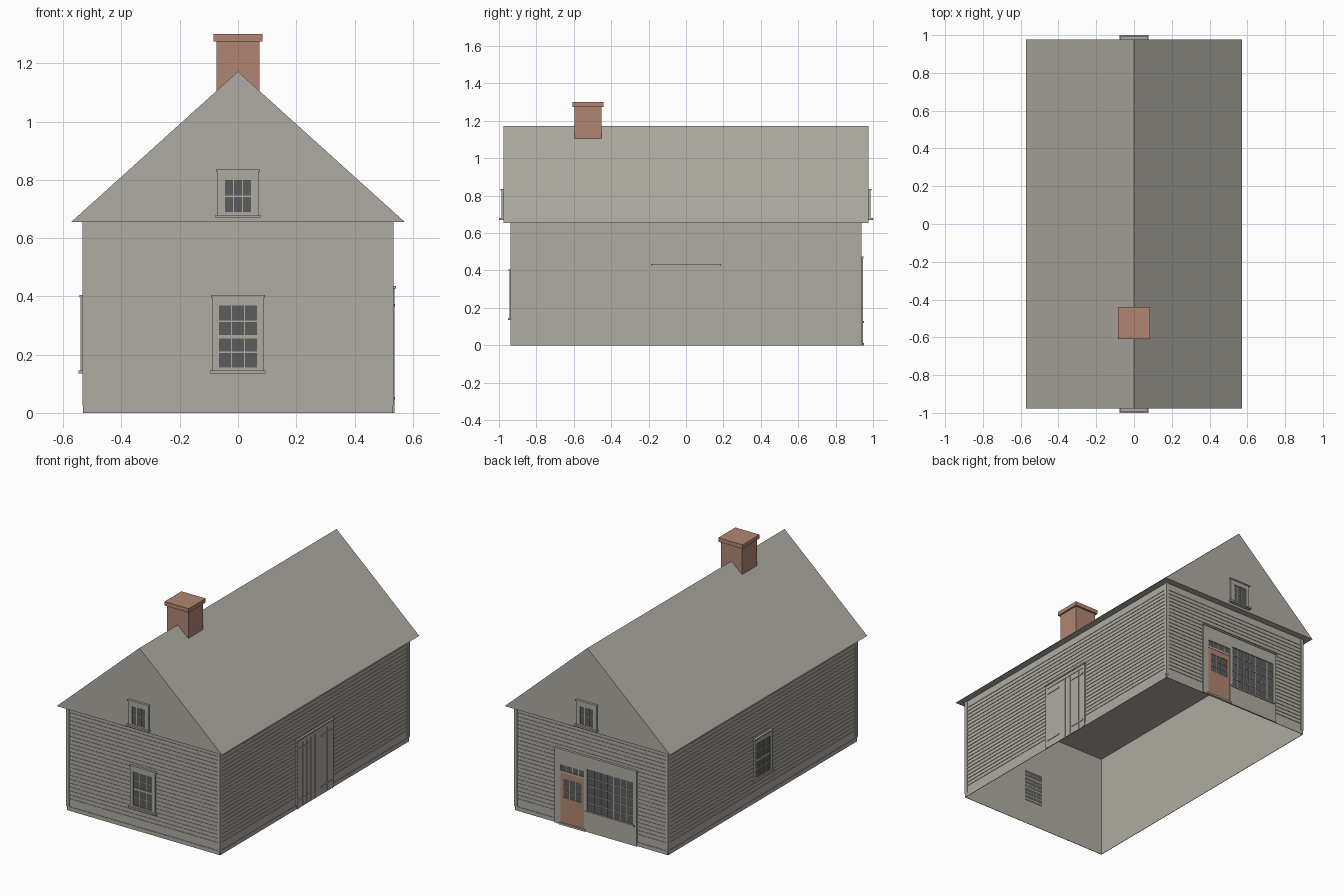
import bpy, bmesh
from math import pi
from mathutils import Matrix, Vector

cube = bpy.data.objects.get("Cube")
if cube:
    bpy.data.objects.remove(cube, do_unlink=True)


def material(name, rgb):
    m = bpy.data.materials.new(name)
    m.use_nodes = True
    m.diffuse_color = (*rgb, 1)
    m.node_tree.nodes["Principled BSDF"].inputs["Base Color"].default_value = (*rgb, 1)
    return m


GREY = material("weathered_grey", (0.43, 0.41, 0.36))
RED = material("brick_red", (0.44, 0.235, 0.17))
GLASS = material("dark_glass", (0.105, 0.107, 0.107))

HX, HY, EAVE, RIDGE = 0.53, 0.935, 0.655, 1.172   # wall half sizes and roof heights
ROOF_X, ROOF_Y = 0.573, 0.977
# wall name: (quarter turns, distance from centre, half width)
WALLS = {"front": (0, HY, HX), "right": (1, HX, HY),
         "back": (2, HY, HX), "left": (3, HX, HY),
         "front_gable": (0, ROOF_Y, HX), "back_gable": (2, ROOF_Y, HX)}


def finish(name, bm, mat):
    me = bpy.data.meshes.new(name)
    bm.to_mesh(me)
    bm.free()
    me.materials.append(mat)
    ob = bpy.data.objects.new(name, me)
    bpy.context.collection.objects.link(ob)
    return ob


def boards(name, wall, mat, boxes):
    """Boxes on a wall: (u0, u1, z0, z1, depth), u running rightward seen from outside."""
    turns, dist, _ = WALLS[wall]
    spin = Matrix.Rotation(turns * pi / 2, 4, "Z")
    bm = bmesh.new()
    for u0, u1, z0, z1, d in boxes:
        place = Matrix.Translation(((u0 + u1) / 2, -dist - d / 2, (z0 + z1) / 2))
        size = Matrix.Diagonal((u1 - u0, d, z1 - z0, 1))
        bmesh.ops.create_cube(bm, size=1, matrix=spin @ place @ size)
    return finish(name, bm, mat)


def block(name, lo, hi, mat):
    lo, hi = Vector(lo), Vector(hi)
    bm = bmesh.new()
    bmesh.ops.create_cube(bm, size=1, matrix=Matrix.Translation((lo + hi) / 2)
                          @ Matrix.Diagonal((*(hi - lo), 1)))
    return finish(name, bm, mat)


def border(u0, u1, z0, z1, iu0, iu1, iz0, iz1, d):
    """Four boards around an opening."""
    return [(u0, iu0, z0, z1, d), (iu1, u1, z0, z1, d),
            (iu0, iu1, z0, iz0, d), (iu0, iu1, iz1, z1, d)]


def muntins(u0, u1, z0, z1, cols, rows, d, w=0.004):
    bars = []
    for i in range(1, cols):
        u = u0 + (u1 - u0) * i / cols
        bars.append((u - w / 2, u + w / 2, z0, z1, d))
    for j in range(1, rows):
        z = z0 + (z1 - z0) * j / rows
        bars.append((u0, u1, z - w / 2, z + w / 2, d))
    return bars


def window(name, wall, w, z0, z1, gw, g0, g1, rows, sill_depth):
    """Centred window: casing, cap, sill, glass and glazing bars."""
    boards(name + "_glass", wall, GLASS, [(-gw, gw, g0, g1, 0.005)])
    boards(name + "_casing", wall, GREY, border(-w, w, z0, z1, -gw, gw, g0, g1, 0.01))
    bars = muntins(-gw, gw, g0, g1, 3, rows, 0.007)
    if rows > 2:                                   # meeting rail between sashes
        mid = (g0 + g1) / 2
        bars.append((-gw, gw, mid - 0.006, mid + 0.006, 0.008))
    boards(name + "_bars", wall, GREY, bars)
    boards(name + "_cap", wall, GREY, [(-w - 0.005, w + 0.005, z1 - 0.004, z1 + 0.004, 0.015)])
    boards(name + "_sill", wall, GREY,
           [(-w - 0.008, w + 0.008, z0 - 0.005, z0 + 0.005, sill_depth)])


# Wall shell, open underneath
bm = bmesh.new()
bmesh.ops.create_cube(bm, size=1, matrix=Matrix.Translation((0, 0, EAVE / 2))
                      @ Matrix.Diagonal((2 * HX, 2 * HY, EAVE, 1)))
bmesh.ops.delete(bm, geom=[f for f in bm.faces if abs(f.normal.z) > 0.5], context="FACES")
finish("walls", bm, GREY)

# Solid gable roof
bm = bmesh.new()
end = bm.faces.new([bm.verts.new((x, -ROOF_Y, z))
                    for x, z in ((-ROOF_X, EAVE), (ROOF_X, EAVE), (0, RIDGE))])
ext = bmesh.ops.extrude_face_region(bm, geom=[end], use_keep_orig=True)
bmesh.ops.translate(bm, vec=(0, 2 * ROOF_Y, 0),
                    verts=[v for v in ext["geom"] if isinstance(v, bmesh.types.BMVert)])
bmesh.ops.recalc_face_normals(bm, faces=bm.faces[:])
finish("roof", bm, GREY)

# Chimney
block("chimney_shaft", (-0.073, -0.597, 1.05), (0.073, -0.451, 1.28), RED)
block("chimney_cap", (-0.084, -0.608, 1.275), (0.084, -0.44, 1.3), RED)

# Siding laps, corner boards and base board on each wall
for wall in ("front", "right", "back", "left"):
    half = WALLS[wall][2]
    laps = [0.073 + 0.0245 * i for i in range(23)]
    boards(wall + "_siding", wall, GREY,
           [(0.017 - half, half - 0.017, z - 0.003, z + 0.003, 0.003) for z in laps])
    boards(wall + "_base_board", wall, GREY, [(-half, half, 0, 0.025, 0.003)])
    boards(wall + "_corner_boards", wall, GREY,
           [(s * half - 0.004 - 0.006 * (s + 1), s * half + 0.004 + 0.006 * (1 - s),
             0.025, EAVE, 0.004) for s in (-1, 1)])

# Windows
for wall in ("front", "left"):
    window(wall + "_window", wall, 0.087, 0.14, 0.4, 0.066, 0.155, 0.368, 4, 0.018)
for wall in ("front_gable", "back_gable"):
    window(wall + "_window", wall, 0.07, 0.675, 0.831, 0.045, 0.689, 0.799, 2, 0.023)

# Double plank door on the right wall
boards("barn_door_leaves", "right", GREY, [(-0.165, -0.002, 0, 0.41, 0.005),
                                           (0.002, 0.165, 0, 0.41, 0.005)])
boards("barn_door_frame", "right", GREY, [(-0.18, -0.165, 0, 0.43, 0.008),
                                          (0.165, 0.18, 0, 0.43, 0.008),
                                          (-0.165, 0.165, 0.405, 0.43, 0.008)])
boards("barn_door_cap", "right", GREY, [(-0.186, 0.186, 0.427, 0.435, 0.013)])
boards("barn_door_battens", "right", GREY,
       [(s * u - 0.002, s * u + 0.002, 0.003, 0.4, 0.007)
        for s in (-1, 1) for u in (0.043, 0.083, 0.122)])
boards("barn_door_hinges", "right", GREY,
       [(min(s * 0.06, s * 0.165), max(s * 0.06, s * 0.165), z - 0.004, z + 0.004, 0.009)
        for s in (-1, 1) for z in (0.05, 0.37)])

# Shop front on the back wall: frame around the door and display window
D0, D1, S0, S1 = -0.21, -0.045, -0.025, 0.293
boards("shop_frame", "back", GREY,
       [(-0.25, D0, 0, 0.47, 0.01), (D1, S0, 0, 0.47, 0.01), (S1, 0.317, 0, 0.47, 0.01),
        (D0, D1, 0.375, 0.47, 0.01), (S0, S1, 0.395, 0.47, 0.01), (S0, S1, 0, 0.13, 0.01)])
boards("shop_cap", "back", GREY, [(-0.255, 0.322, 0.465, 0.474, 0.015)])
boards("shop_window_glass", "back", GLASS, [(S0, S1, 0.13, 0.395, 0.005)])
boards("shop_window_bars", "back", GREY, muntins(S0, S1, 0.13, 0.395, 7, 5, 0.007))
boards("shop_window_sill", "back", GREY, [(S0 - 0.01, S1 + 0.01, 0.12, 0.13, 0.016)])

# Shop door with glazed upper half and transom light
P0, P1 = D0 + 0.02, D1 - 0.02
boards("shop_door", "back", RED, border(D0, D1, 0.012, 0.325, P0, P1, 0.17, 0.29, 0.007))
boards("shop_door_glass", "back", GLASS, [(P0, P1, 0.17, 0.29, 0.005)])
boards("shop_door_bars", "back", RED, muntins(P0, P1, 0.17, 0.29, 3, 3, 0.007))
boards("transom_glass", "back", GLASS, [(D0, D1, 0.335, 0.375, 0.005)])
boards("transom_bars", "back", GREY, [(D0, D1, 0.325, 0.337, 0.009)]
       + muntins(D0, D1, 0.335, 0.375, 4, 1, 0.007))
boards("doorstep", "back", GREY, [(D0 - 0.01, D1 + 0.01, 0, 0.012, 0.016)])
